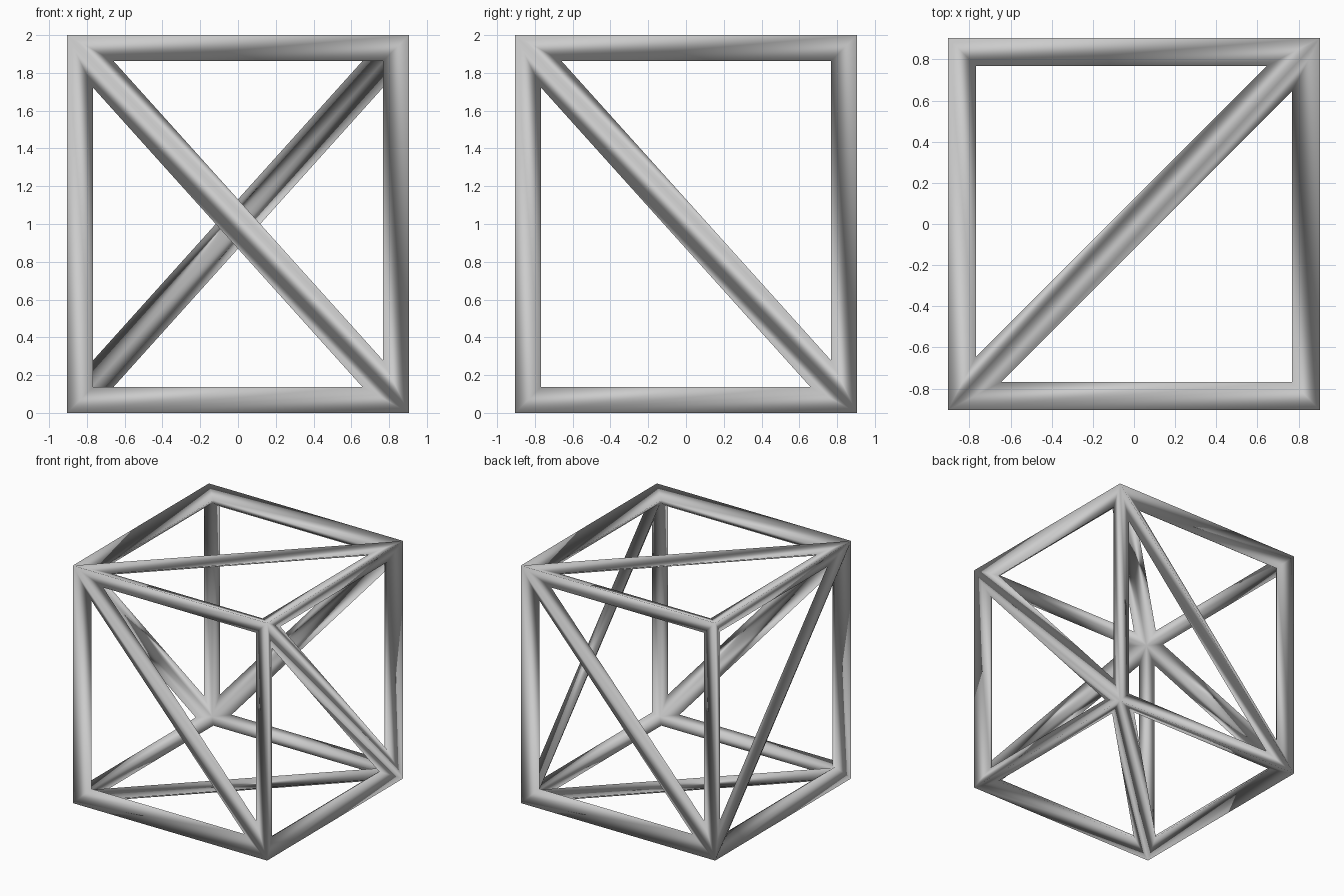
import bpy, bmesh
from mathutils import Vector
from math import sin

if "Cube" in bpy.data.objects:
    bpy.data.objects.remove(bpy.data.objects["Cube"])

HX, HZ = 0.8545, 0.9495   # half sizes of the strut centre-line box
INSET = 0.0875            # half width of the struts
PUSH = 0.0505             # ridge offset along each axis


def corner(s):
    return Vector((s[0] * HX, s[1] * HX, s[2] * HZ))


# each face of the box as a loop of corner signs, starting at a diagonal end
faces = [
    [(-1, -1, 1), (-1, -1, -1), (1, -1, -1), (1, -1, 1)],    # front
    [(1, 1, 1), (1, 1, -1), (-1, 1, -1), (-1, 1, 1)],        # back
    [(1, -1, 1), (1, -1, -1), (1, 1, -1), (1, 1, 1)],        # right
    [(-1, -1, 1), (-1, 1, 1), (-1, 1, -1), (-1, -1, -1)],    # left
    [(-1, -1, 1), (1, -1, 1), (1, 1, 1), (-1, 1, 1)],        # top
    [(-1, -1, -1), (-1, 1, -1), (1, 1, -1), (1, -1, -1)],    # bottom
]
triangles = [t for a, b, c, d in faces for t in ((a, b, c), (a, c, d))]

bm = bmesh.new()

# outer and inner ridge points at the eight corners
outer, inner = {}, {}
for s in {s for t in triangles for s in t}:
    p, n = corner(s), Vector(s) * PUSH
    outer[s] = bm.verts.new(p + n)
    inner[s] = bm.verts.new(p - n)

# triangular openings, joined to the outer and inner ridges
for tri in triangles:
    hole = []
    for i in range(3):
        p = corner(tri[i])
        u = (corner(tri[(i + 1) % 3]) - p).normalized()
        v = (corner(tri[i - 1]) - p).normalized()
        hole.append(bm.verts.new(p + (u + v) * INSET / sin(u.angle(v))))
    for i in range(3):
        j = (i + 1) % 3
        bm.faces.new((outer[tri[i]], outer[tri[j]], hole[j], hole[i]))
        bm.faces.new((inner[tri[j]], inner[tri[i]], hole[i], hole[j]))

bmesh.ops.recalc_face_normals(bm, faces=bm.faces[:])
for f in bm.faces:
    f.smooth = True

mesh = bpy.data.meshes.new("braced_frame")
bm.to_mesh(mesh)
bm.free()
frame = bpy.data.objects.new("braced_frame", mesh)
frame.location.z = 1.0
bpy.context.collection.objects.link(frame)
